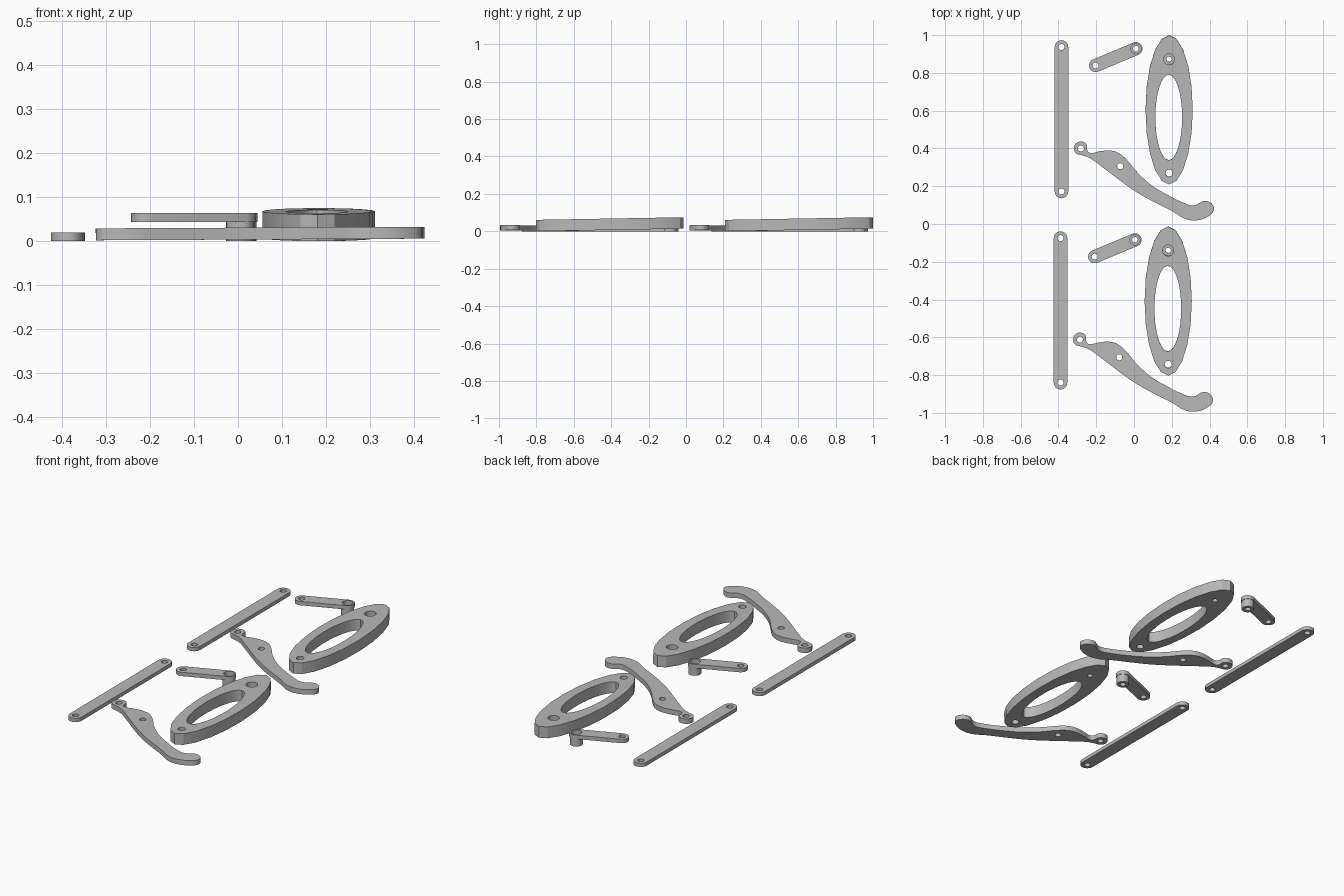
import bpy, bmesh
from math import sin, cos, pi, radians, atan2
from mathutils import Vector

cube = bpy.data.objects.get("Cube")
if cube:
    bpy.data.objects.remove(cube)

grey = bpy.data.materials.new("plain_grey")
grey.use_nodes = True
colour = (0.48, 0.48, 0.48, 1)
grey.diffuse_color = colour
grey.node_tree.nodes["Principled BSDF"].inputs["Base Color"].default_value = colour


def ellipse(x, y, rx, ry=None, n=24):
    ry = ry or rx
    return [(x + rx * sin(2 * pi * i / n), y + ry * cos(2 * pi * i / n)) for i in range(n)]


def stadium(a, b, r, n=12):
    """Round-ended bar outline between two centres."""
    turn = atan2(b[1] - a[1], b[0] - a[0])
    pts = []
    for centre, start in ((b, turn - pi / 2), (a, turn + pi / 2)):
        for i in range(n + 1):
            t = start + pi * i / n
            pts.append((centre[0] + r * cos(t), centre[1] + r * sin(t)))
    return pts


def plate(name, outline, holes, z0, z1, smooth=False):
    """Flat plate with holes, extruded from z0 to z1."""
    curve = bpy.data.curves.new(name, "CURVE")
    curve.dimensions = "2D"
    curve.fill_mode = "BOTH"
    curve.extrude = (z1 - z0) / 2
    for k, pts in enumerate([outline] + holes):
        bezier = smooth and k == 0
        s = curve.splines.new("BEZIER" if bezier else "POLY")
        if bezier:
            s.bezier_points.add(len(pts) - 1)
            s.resolution_u = 4
            for p, q in zip(s.bezier_points, pts):
                p.co = (*q, 0)
                p.handle_left_type = p.handle_right_type = "AUTO"
        else:
            s.points.add(len(pts) - 1)
            for p, q in zip(s.points, pts):
                p.co = (*q, 0, 1)
        s.use_cyclic_u = True
    temp = bpy.data.objects.new(name + "_curve", curve)
    bpy.context.collection.objects.link(temp)
    deps = bpy.context.evaluated_depsgraph_get()
    mesh = bpy.data.meshes.new_from_object(temp.evaluated_get(deps))
    bpy.data.objects.remove(temp)
    bm = bmesh.new()
    bm.from_mesh(mesh)
    bmesh.ops.remove_doubles(bm, verts=bm.verts, dist=1e-5)
    bmesh.ops.translate(bm, verts=bm.verts, vec=(0, 0, (z0 + z1) / 2))
    bmesh.ops.recalc_face_normals(bm, faces=bm.faces)
    bm.to_mesh(mesh)
    bm.free()
    mesh.materials.clear()
    mesh.materials.append(grey)
    obj = bpy.data.objects.new(name, mesh)
    bpy.context.collection.objects.link(obj)
    return obj


def combine(obj, other, operation):
    """Apply a boolean and discard the second object."""
    mod = obj.modifiers.new("combine", "BOOLEAN")
    mod.operation = operation
    mod.solver = "EXACT"
    mod.object = other
    deps = bpy.context.evaluated_depsgraph_get()
    mesh = bpy.data.meshes.new_from_object(obj.evaluated_get(deps))
    obj.modifiers.clear()
    obj.data = mesh
    bpy.data.objects.remove(other)


def bore(obj, x, y, r, z0, z1):
    combine(obj, plate("cutter", ellipse(x, y, r), [], z0, z1), "DIFFERENCE")


# Long straight link
low, high = (-0.384, 0.172), (-0.384, 0.937)
link = plate("long_link", stadium(low, high, 0.036),
             [ellipse(*low, 0.016), ellipse(*high, 0.016)], 0, 0.02)

# Short crank arm with a hanging, counterbored boss
tip, hub = (-0.203, 0.839), (0.01, 0.928)
crank = plate("crank_arm", stadium(tip, hub, 0.035), [ellipse(*tip, 0.016)], 0.043, 0.064)
combine(crank, plate("boss", ellipse(*hub, 0.032), [], 0, 0.055), "UNION")
bore(crank, *hub, 0.015, -0.1, 0.1)
bore(crank, *hub, 0.027, 0.025, 0.1)

# Oval ring with slot, pivot hole and counterbore, leaning slightly
ring = plate("oval_ring", ellipse(0.186, 0.605, 0.125, 0.395, 20),
             [ellipse(0.184, 0.565, 0.071, 0.226, 32), ellipse(0.186, 0.27, 0.019),
              ellipse(0.186, 0.873, 0.014)], 0, 0.061)
bore(ring, 0.186, 0.873, 0.029, 0.025, 0.1)
ring.rotation_euler.x = 0.0178
ring.location.z = -0.0037

# Curved lever with an eye at one end
eye = (-0.281, 0.4)
eye_arc = [(eye[0] + 0.037 * cos(radians(a)), eye[1] + 0.037 * sin(radians(a)))
           for a in range(280, -21, -60)]
body = [(-0.238, 0.378), (-0.18, 0.385), (-0.127, 0.389), (-0.085, 0.378), (-0.042, 0.344),
        (0.016, 0.275), (0.095, 0.204), (0.18, 0.153), (0.259, 0.114), (0.317, 0.098),
        (0.376, 0.123), (0.413, 0.106), (0.423, 0.074), (0.392, 0.04), (0.328, 0.019),
        (0.275, 0.026), (0.206, 0.066), (0.111, 0.114), (0.016, 0.167), (-0.074, 0.23),
        (-0.175, 0.307), (-0.24, 0.352)]
lever = plate("curved_lever", eye_arc + body,
              [ellipse(*eye, 0.016), ellipse(-0.073, 0.306, 0.016)], 0, 0.027, smooth=True)
lever.rotation_euler.y = -0.005
lever.location.z = 0.0036

# Shading, then the second set of parts
for obj in (link, crank, ring, lever):
    bpy.ops.object.select_all(action="DESELECT")
    obj.select_set(True)
    bpy.context.view_layer.objects.active = obj
    bpy.ops.object.shade_smooth_by_angle(angle=radians(30))
    twin = obj.copy()
    twin.name = "front_" + obj.name
    obj.name = "rear_" + obj.name
    twin.location = obj.location + Vector((-0.005, -1.012, 0))
    bpy.context.collection.objects.link(twin)
